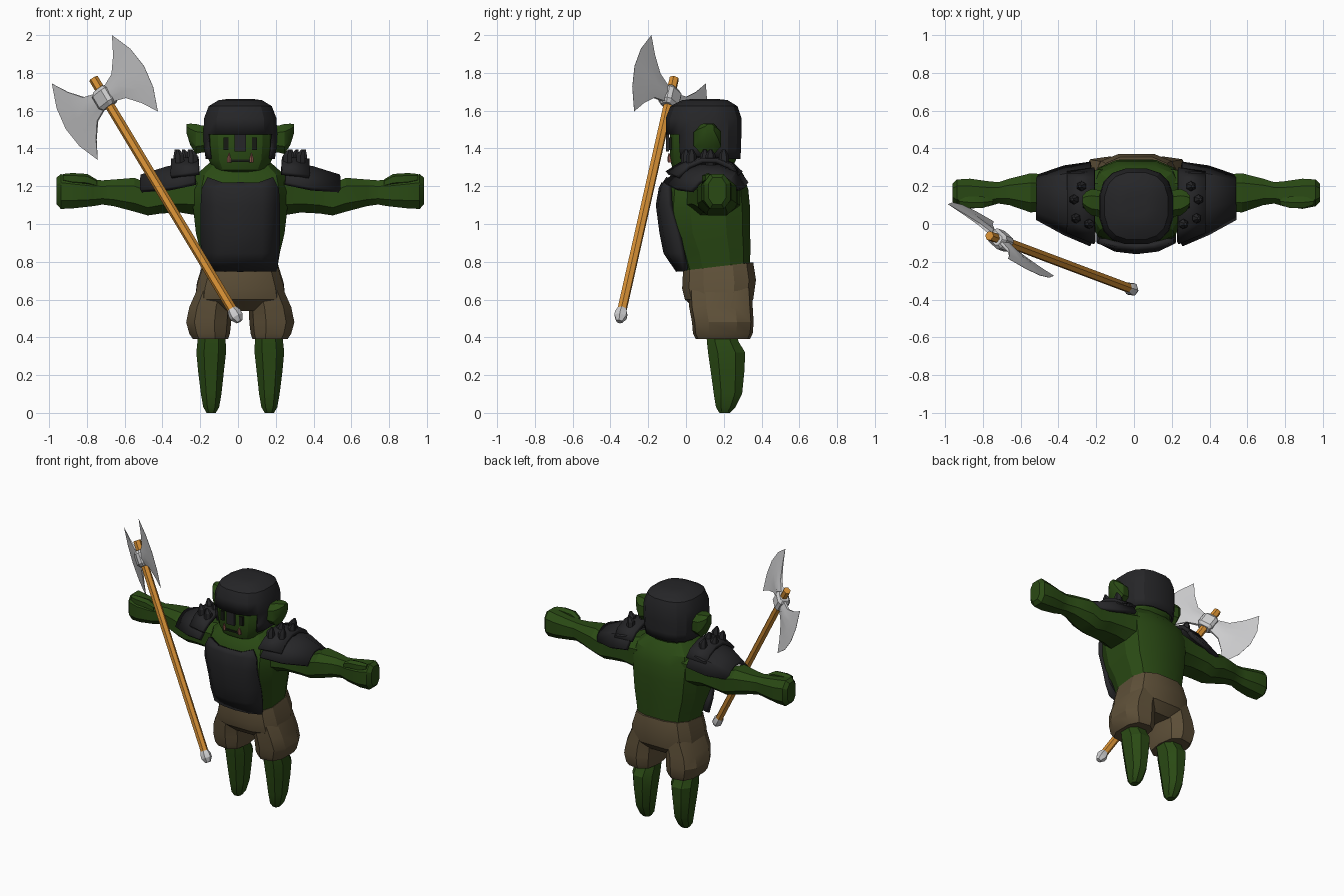
import bpy, bmesh, math
from mathutils import Vector, Matrix

X0 = 0.012  # body centre line


def material(name, rgb):
    m = bpy.data.materials.new(name)
    m.diffuse_color = (*rgb, 1)
    return m


GREEN = material("green_skin", (0.023, 0.068, 0.007))
BLACK = material("black_armour", (0.019, 0.019, 0.021))
BROWN = material("brown_cloth", (0.112, 0.08, 0.04))
WOOD = material("orange_wood", (0.68, 0.28, 0.035))
STEEL = material("pale_steel", (0.62, 0.62, 0.63))
DARK = material("dark_features", (0.008, 0.01, 0.006))
TUSK = material("pink_tusk", (0.25, 0.09, 0.07))


def finish(name, bm, mat, mirror=False, x=X0, thick=0, angle=25):
    bmesh.ops.recalc_face_normals(bm, faces=bm.faces)
    me = bpy.data.meshes.new(name)
    bm.to_mesh(me)
    bm.free()
    me.materials.append(mat)
    ob = bpy.data.objects.new(name, me)
    bpy.context.collection.objects.link(ob)
    ob.location.x = x
    if thick:
        s = ob.modifiers.new("thickness", 'SOLIDIFY')
        s.thickness, s.offset = thick, 0
    if mirror:
        ob.modifiers.new("mirror", 'MIRROR').use_axis[0] = True
    bpy.ops.object.select_all(action='DESELECT')
    ob.select_set(True)
    bpy.context.view_layer.objects.active = ob
    bpy.ops.object.shade_smooth_by_angle(angle=math.radians(angle))
    return ob


def loft(rings, n=8, p=2.5, axis='z', caps=True):
    """Rings are (position, centre a, centre b, radius a, radius b)."""
    bm = bmesh.new()
    loops = []
    for pos, ca, cb, ra, rb in rings:
        loop = []
        for i in range(n):
            t = 2 * math.pi * (i + 0.5) / n
            c, s = math.cos(t), math.sin(t)
            a = ca + ra * math.copysign(abs(c) ** (2 / p), c)
            b = cb + rb * math.copysign(abs(s) ** (2 / p), s)
            loop.append(bm.verts.new((a, b, pos) if axis == 'z' else (pos, a, b)))
        loops.append(loop)
    for l0, l1 in zip(loops, loops[1:]):
        for i in range(n):
            j = (i + 1) % n
            bm.faces.new((l0[i], l0[j], l1[j], l1[i]))
    if caps:
        bm.faces.new(loops[0])
    bm.faces.new(loops[-1])
    return bm


def grid(rows):
    bm = bmesh.new()
    vs = [[bm.verts.new(c) for c in r] for r in rows]
    for r0, r1 in zip(vs, vs[1:]):
        for i in range(len(r0) - 1):
            bm.faces.new((r0[i], r0[i + 1], r1[i + 1], r1[i]))
    return bm


def box(name, c, size, mat, mirror=False):
    bm = bmesh.new()
    bmesh.ops.create_cube(bm, size=1)
    for v in bm.verts:
        v.co = Vector(c) + Vector(a * b for a, b in zip(v.co, size))
    return finish(name, bm, mat, mirror)


# Torso
finish("torso", loft([
    (0.70, 0, 0.17, 0.19, 0.17), (0.85, 0, 0.15, 0.215, 0.195),
    (0.95, 0, 0.125, 0.24, 0.22), (1.08, 0, 0.115, 0.255, 0.23),
    (1.18, 0, 0.115, 0.26, 0.22), (1.26, 0, 0.12, 0.24, 0.19),
    (1.33, 0, 0.12, 0.16, 0.13)], 12, 3), GREEN)

# Chest plate: rows of (z, half width, centre y, edge y)
rows = []
for z, w, yc, ye in [(0.755, 0.185, -0.04, 0.0), (0.85, 0.2, -0.105, -0.02),
                     (0.95, 0.203, -0.125, -0.04), (1.10, 0.203, -0.145, -0.085),
                     (1.185, 0.2, -0.13, -0.09), (1.215, 0.17, -0.115, -0.09)]:
    rows.append([(w * k, yc + (ye - yc) * abs(k) ** 2.5,
                  z + (0.03 if z > 1.2 and abs(k) == 1 else 0))
                 for k in (-1, -0.55, 0, 0.55, 1)])
finish("chest_plate", grid(rows), BLACK, thick=0.03)

# Arms, fists and thumbs
finish("arm", loft([
    (0.18, 0.14, 1.16, 0.16, 0.13), (0.32, 0.15, 1.155, 0.13, 0.10),
    (0.42, 0.16, 1.145, 0.12, 0.095), (0.49, 0.165, 1.13, 0.105, 0.09),
    (0.56, 0.165, 1.155, 0.11, 0.095), (0.67, 0.17, 1.165, 0.075, 0.075),
    (0.73, 0.165, 1.167, 0.06, 0.068), (0.78, 0.16, 1.165, 0.07, 0.075),
    (0.88, 0.16, 1.168, 0.085, 0.09), (0.95, 0.165, 1.172, 0.075, 0.098),
    (0.973, 0.165, 1.175, 0.05, 0.075)], 8, 2.6, 'x'), GREEN, True)
finish("thumb", loft([
    (0.76, 0.12, 1.215, 0.02, 0.02), (0.81, 0.115, 1.235, 0.033, 0.03),
    (0.89, 0.115, 1.24, 0.033, 0.03), (0.94, 0.12, 1.245, 0.02, 0.02)],
    6, 2.5, 'x'), GREEN, True)


# Shoulder armour: rows of (x, front y, back y, top z, bottom z)
def pad(name, spec):
    rows = []
    for x, y0, y1, zt, zb in spec:
        d = y1 - y0
        rows.append([(x, y0, zb), (x, y0 + d * 0.18, zt - 0.03), (x, y0 + d * 0.4, zt),
                     (x, y0 + d * 0.65, zt), (x, y1 - d * 0.12, zt - 0.03), (x, y1, zb)])
    finish(name, grid(rows), BLACK, True, thick=0.025)


pad("shoulder_plate", [(0.24, -0.11, 0.32, 1.315, 1.215), (0.38, -0.05, 0.30, 1.295, 1.185),
                       (0.525, 0.03, 0.25, 1.25, 1.175)])
pad("shoulder_upper_plate", [(0.22, -0.10, 0.29, 1.345, 1.27), (0.365, -0.04, 0.27, 1.335, 1.25)])
for i, (x, y) in enumerate([(0.25, 0.0), (0.32, 0.03), (0.26, 0.10), (0.33, 0.13), (0.29, 0.2)]):
    finish(f"shoulder_stud_{i + 1}", loft([
        (1.31, x, y, 0.028, 0.028), (1.365, x, y, 0.026, 0.026),
        (1.395, x + 0.01, y, 0.008, 0.008)], 6, 2), BLACK, True)

# Head
finish("head", loft([
    (1.25, 0, 0.09, 0.10, 0.10), (1.285, 0, 0.085, 0.14, 0.155),
    (1.34, 0, 0.09, 0.17, 0.178), (1.42, 0, 0.09, 0.178, 0.178),
    (1.50, 0, 0.09, 0.178, 0.178), (1.60, 0, 0.09, 0.15, 0.15)], 16, 2.8), GREEN)

# Helmet shell with the face left open
bm = loft([(1.345, 0, 0.095, 0.18, 0.19), (1.40, 0, 0.093, 0.188, 0.195),
           (1.475, 0, 0.093, 0.193, 0.197), (1.56, 0, 0.093, 0.188, 0.197),
           (1.62, 0, 0.095, 0.165, 0.175), (1.65, 0, 0.1, 0.115, 0.12),
           (1.657, 0, 0.1, 0.06, 0.06)], 16, 2.7, caps=False)
opening = [f for f in bm.faces if f.calc_center_median().z < 1.475
           and f.calc_center_median().y < -0.04]
bmesh.ops.delete(bm, geom=opening, context='FACES')
finish("helmet", bm, BLACK, thick=0.012)
box("nose_guard", (0, -0.098, 1.435), (0.06, 0.018, 0.1), BLACK)

# Face details
box("eye", (0.075, -0.084, 1.425), (0.028, 0.014, 0.065), DARK, True)
box("mouth", (0, -0.087, 1.335), (0.13, 0.012, 0.012), DARK)
finish("tusk", loft([(1.325, 0.058, -0.082, 0.013, 0.014), (1.35, 0.06, -0.088, 0.011, 0.011),
                     (1.375, 0.06, -0.09, 0.002, 0.002)], 6, 2), TUSK, True)

# Ears with hollow inner faces
finish("ear", loft([
    (0.16, 0.11, 1.45, 0.07, 0.075), (0.20, 0.11, 1.45, 0.075, 0.075),
    (0.235, 0.115, 1.45, 0.075, 0.085), (0.265, 0.12, 1.475, 0.055, 0.06),
    (0.285, 0.125, 1.505, 0.025, 0.025)], 8, 2.5, 'x'), GREEN, True)

# Shorts: waist rises towards the back
bm = loft([(0.54, 0, 0.18, 0.17, 0.12), (0.60, 0, 0.175, 0.245, 0.185),
           (0.68, 0, 0.175, 0.235, 0.20), (0.775, 0, 0.17, 0.205, 0.19)], 12, 3)
for v in bm.verts:
    if v.co.z > 0.65:
        v.co.z += (v.co.y - 0.17) * 0.12
finish("shorts_waist", bm, BROWN)
finish("shorts_leg", loft([
    (0.66, 0.13, 0.18, 0.10, 0.17), (0.56, 0.16, 0.185, 0.115, 0.17),
    (0.48, 0.17, 0.195, 0.122, 0.165), (0.42, 0.165, 0.195, 0.11, 0.16),
    (0.39, 0.16, 0.195, 0.095, 0.145)], 9, 2.7), BROWN, True)

# Lower legs
finish("lower_leg", loft([
    (0.46, 0.15, 0.18, 0.075, 0.08), (0.375, 0.152, 0.195, 0.08, 0.09),
    (0.32, 0.154, 0.215, 0.084, 0.105), (0.22, 0.155, 0.22, 0.073, 0.095),
    (0.10, 0.154, 0.222, 0.058, 0.08), (0.03, 0.154, 0.21, 0.045, 0.055),
    (0.0, 0.154, 0.205, 0.026, 0.03)], 8, 2.4), GREEN, True)

# Axe, built upright along z with its blades along x, then tilted into place
up = Vector((-0.506, 0.19, 0.842)).normalized()
side = Vector((0.635, -0.575, 0.515))
side = (side - up * side.dot(up)).normalized()
frame = Matrix((side, up.cross(side), up)).transposed().to_4x4()
frame.translation = (-0.705, -0.085, 1.67)


def axe_part(name, bm, mat):
    bm.transform(frame)
    return finish(name, bm, mat, x=0)


axe_part("axe_shaft", loft([(-1.38, 0, 0, 0.026, 0.026), (0.12, 0, 0, 0.026, 0.026)], 6, 2), WOOD)
axe_part("axe_pommel", loft([(-1.41, 0, 0, 0.018, 0.018), (-1.38, 0, 0, 0.036, 0.036),
                             (-1.355, 0, 0, 0.036, 0.036), (-1.33, 0, 0, 0.026, 0.026)], 6, 2), STEEL)
axe_part("axe_hub", loft([(-0.055, 0, 0, 0.04, 0.03), (-0.035, 0, 0, 0.055, 0.045),
                          (0.035, 0, 0, 0.055, 0.045), (0.055, 0, 0, 0.04, 0.03)], 8, 4), STEEL)
# Each blade flares from the hub to a thin bowed edge
for name, sgn in (("axe_blade_right", 1), ("axe_blade_left", -1)):
    bm = bmesh.new()
    loops = []
    for x, bow, h, t in [(0.03, 0, 0.045, 0.022), (0.12, 0.01, 0.075, 0.016),
                         (0.19, 0.04, 0.15, 0.008), (0.25, 0.075, 0.24, 0.001)]:
        outline = [(x + bow * (1 - k * k), k * h) for k in (-1, -0.5, 0, 0.5, 1)]
        loop = [bm.verts.new((sgn * a, t * (1 - 0.6 * abs(b / h)), b)) for a, b in outline]
        loop += [bm.verts.new((sgn * a, -t * (1 - 0.6 * abs(b / h)), b)) for a, b in outline[::-1]]
        loops.append(loop)
    for l0, l1 in zip(loops, loops[1:]):
        for i in range(10):
            j = (i + 1) % 10
            bm.faces.new((l0[i], l0[j], l1[j], l1[i]))
    bm.faces.new(loops[0])
    bm.faces.new(loops[-1])
    axe_part(name, bm, STEEL)
